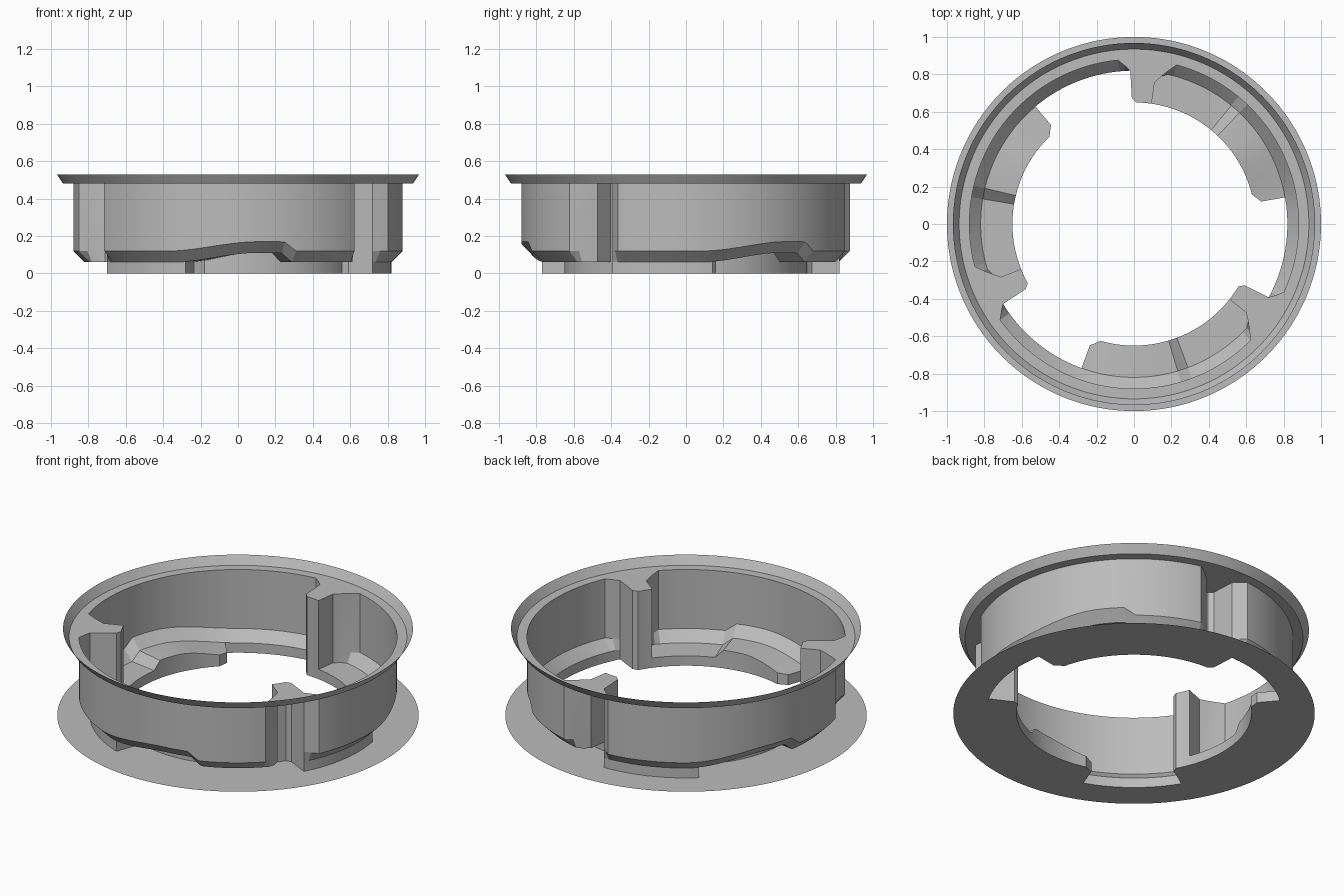
import bpy, bmesh
from math import cos, sin, radians, pi

cube = bpy.data.objects.get("Cube")
if cube:
    bpy.data.objects.remove(cube, do_unlink=True)

grey = bpy.data.materials.new("plain grey")
grey.use_nodes = True
colour = (0.5, 0.5, 0.5, 1)
grey.diffuse_color = colour
grey.node_tree.nodes["Principled BSDF"].inputs["Base Color"].default_value = colour

# One third of the plan: angle, wall radius, hole radius
SECTOR = [
    (0, .88, .82), (0, .88, .69), (4, .88, .65), (65, .88, .65),
    (71.7, .765, .65), (71.7, .65, .65), (79, .65, .65),
    (81, .675, .675), (81.4, .82, .82), (85.6, .88, .82), (120, .88, .82),
]
START = 250
STEP = 2


def smooth(a, b, t):
    u = min(max((t - a) / (b - a), 0), 1)
    return u * u * (3 - 2 * u)


def lift(t):
    """Locking ramp: slow rise along the lug, then a quick drop."""
    if t > 100:
        t -= 120
    return .05 * smooth(-5, 27, t) * (1 - smooth(36, 41, t))


def plan():
    """Samples (angle, wall radius, hole radius, lift) round the full circle."""
    out = []
    for k in range(3):
        for (a, w, i), (b, w2, i2) in zip(SECTOR, SECTOR[1:]):
            n = max(1, round((b - a) / STEP))
            for s in range(n):
                u = s / n
                t = a + (b - a) * u
                out.append((radians(START + 120 * k + t),
                            w + (w2 - w) * u, i + (i2 - i) * u, lift(t)))
    return out


def shell(name, profile):
    """Sweep a profile round the plan; profile gives (radius, height) pairs."""
    bm = bmesh.new()
    rows = [[bm.verts.new((r * cos(a), r * sin(a), z)) for r, z in profile(w, i, h)]
            for a, w, i, h in plan()]
    for p, q in zip(rows, rows[1:] + rows[:1]):
        for j in range(len(p) - 1):
            bm.faces.new((p[j], p[j + 1], q[j + 1], q[j]))
    bmesh.ops.remove_doubles(bm, verts=bm.verts, dist=1e-5)
    bmesh.ops.dissolve_degenerate(bm, edges=bm.edges, dist=1e-5)
    mesh = bpy.data.meshes.new(name)
    bm.to_mesh(mesh)
    bm.free()
    mesh.materials.append(grey)
    ob = bpy.data.objects.new(name, mesh)
    bpy.context.collection.objects.link(ob)
    bpy.ops.object.select_all(action='DESELECT')
    ob.select_set(True)
    bpy.context.view_layer.objects.active = ob
    bpy.ops.object.shade_smooth_by_angle(angle=pi / 9)


# Flared rim with its flat ledge
shell("top_rim", lambda w, i, h: [(.968, .53), (.935, .48), (w, .48)])

# Wall, chamfer, ramped lug floor and hole edge
shell("socket_body", lambda w, i, h: [
    (w, .48), (w, .12 + h), (min(w, .82), .06 + h), (i, .06 + h), (i, 0)])

# Flat plate with the notched hole
shell("base_plate", lambda w, i, h: [(i, 0), (1, 0)])
